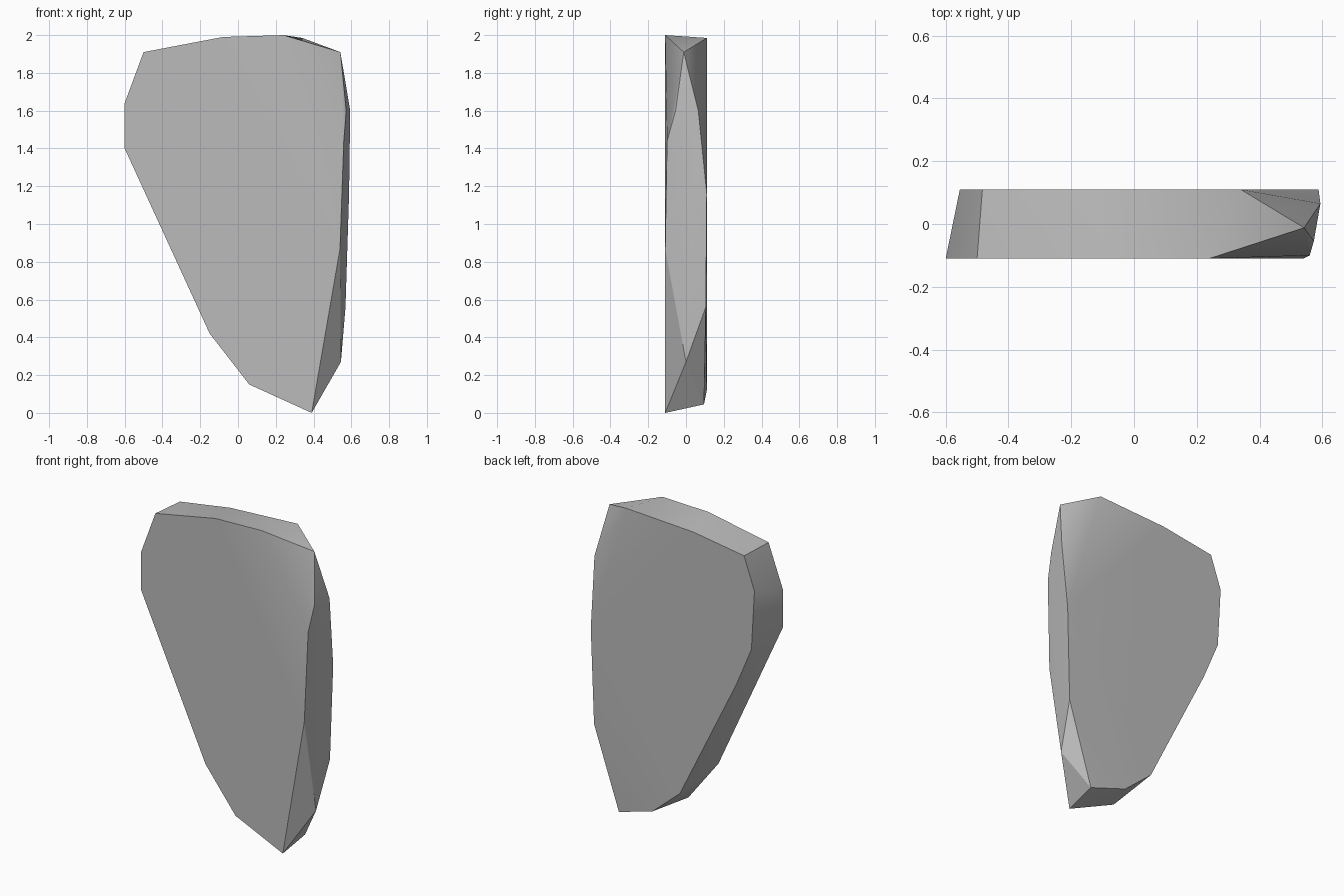
import bpy
import bmesh
from math import radians

cube = bpy.data.objects.get("Cube")
if cube:
    bpy.data.objects.remove(cube, do_unlink=True)

HALF_DEPTH = 0.11

# Outlines of the two broad faces (x, z)
front_outline = [(-0.6, 1.4), (-0.6, 1.64), (-0.5, 1.91), (-0.08, 1.99), (0.24, 2.0),
                 (0.54, 0.87), (0.39, 0.0), (0.06, 0.15), (-0.15, 0.42)]
back_outline = [(-0.534, 1.327), (-0.555, 1.7), (-0.483, 1.905), (-0.13, 1.96),
                (0.34, 1.985), (0.588, 1.16), (0.157, 0.12), (-0.034, 0.283), (-0.428, 1.076)]
# Chipped corners along the left edge (x, y, z)
chips = [(0.542, -0.012, 1.91), (0.573, -0.055, 1.6), (0.56, -0.1, 1.44),
         (0.594, 0.065, 1.6), (0.569, 0.105, 0.56), (0.545, 0.0, 0.27), (0.402, 0.095, 0.045)]

points = [(x, -HALF_DEPTH, z) for x, z in front_outline]
points += [(x, HALF_DEPTH, z) for x, z in back_outline]
points += chips

# Stone slab wrapped around the outlines and chips
bm = bmesh.new()
for p in points:
    bm.verts.new(p)
bmesh.ops.convex_hull(bm, input=bm.verts)
bmesh.ops.delete(bm, geom=[v for v in bm.verts if not v.link_faces], context='VERTS')
bmesh.ops.dissolve_limit(bm, angle_limit=radians(1), verts=bm.verts, edges=bm.edges)
bmesh.ops.recalc_face_normals(bm, faces=bm.faces)
mesh = bpy.data.meshes.new("stone_slab")
bm.to_mesh(mesh)
bm.free()

slab = bpy.data.objects.new("stone_slab", mesh)
bpy.context.collection.objects.link(slab)

# Grey stone
stone = bpy.data.materials.new("grey_stone")
stone.use_nodes = True
colour = (0.5, 0.5, 0.5, 1.0)
stone.diffuse_color = colour
stone.node_tree.nodes["Principled BSDF"].inputs["Base Color"].default_value = colour
mesh.materials.append(stone)

# Soft facets with crisp edges
bpy.ops.object.select_all(action='DESELECT')
slab.select_set(True)
bpy.context.view_layer.objects.active = slab
bpy.ops.object.shade_smooth_by_angle(angle=radians(30))
